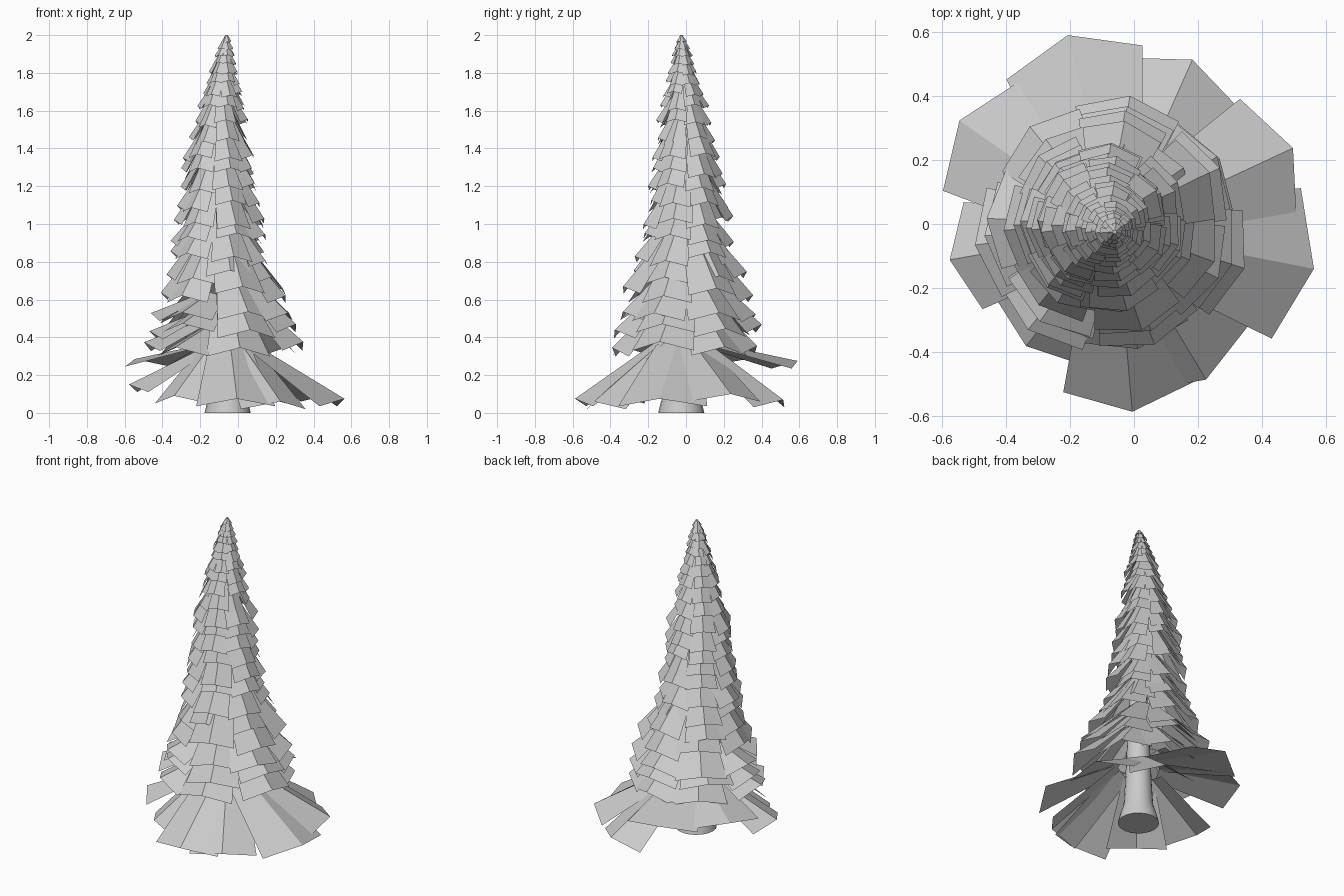
import bpy, bmesh, math, random

if "Cube" in bpy.data.objects:
    bpy.data.objects.remove(bpy.data.objects["Cube"])

random.seed(4)


def make(name, bm):
    me = bpy.data.meshes.new(name)
    bm.to_mesh(me)
    bm.free()
    ob = bpy.data.objects.new(name, me)
    bpy.context.collection.objects.link(ob)
    return ob


def lerp(table, z, k):
    for a, b in zip(table, table[1:]):
        if z <= b[0]:
            t = max(0, (z - a[0]) / (b[0] - a[0]))
            return a[k] + (b[k] - a[k]) * t
    return table[-1][k]


# crown centre leans slightly: z, x, y
AXIS = [(0, -.055, -.02), (.4, -.07, -.005), (.8, -.095, .01),
        (1.37, -.1, .0), (1.7, -.08, -.015), (2, -.06, -.025)]


def branch(bm, cx, cy, ang, r, z_tip, r_root, z_root, half, fold):
    """Folded card: two quads with a raised central ridge."""
    a = math.radians(ang)
    c, s = math.cos(a), math.sin(a)

    def v(u, w, z):
        return bm.verts.new((cx + c * u - s * w, cy + s * u + c * w, z))
    rows = []
    for u, z, h, f in ((r_root, z_root, half * .5, fold * .5), (r, z_tip, half, fold)):
        rows.append([v(u * .86, -h, z - f), v(u, 0, z), v(u * .86, h, z - f)])
    (a0, a1, a2), (b0, b1, b2) = rows
    bm.faces.new((a0, b0, b1, a1))
    bm.faces.new((a1, b1, b2, a2))


# lowest skirt: angle, radius, tip height, root height, half width
bm = bmesh.new()
SKIRT = [(349, .63, .075, .38, .24), (25, .61, .1, .38, .21), (66, .585, .07, .39, .2),
         (104, .63, .275, .38, .22), (145, .6, .285, .37, .21), (190, .53, .15, .35, .17),
         (232, .46, .09, .38, .18), (275, .57, .075, .39, .21), (301, .545, .06, .38, .2)]
for ang, r, zt, zr, half in SKIRT:
    branch(bm, -.055, -.02, ang, r, zt, .12, zr, half, .04)
make("lower_branches", bm)

# stacked tiers: tip height, tip radius
TIERS = [(.36, .42), (.45, .40), (.54, .38), (.645, .34), (.74, .305), (.83, .275),
         (.93, .25), (1.02, .235), (1.11, .215), (1.2, .205), (1.28, .2), (1.37, .19),
         (1.45, .158), (1.54, .145), (1.62, .128), (1.69, .11), (1.75, .095),
         (1.80, .08), (1.85, .066), (1.89, .054), (1.93, .042), (1.965, .028)]
bm = bmesh.new()
for z, r in TIERS:
    cx, cy = lerp(AXIS, z, 1), lerp(AXIS, z, 2)
    for k in range(7):
        ang = 80 + k * 360 / 7 + random.uniform(-6, 6)
        rr = r * random.uniform(.92, 1.06)
        zt = z + random.uniform(-.22, .22) * min(.12, r * .5)
        rise = r * (.62 if z < .6 else .85 if z < 1 else 1.1)
        if z < .6 and 150 < ang % 360 < 240:
            rise *= .45          # flatter boughs on the left
        branch(bm, cx, cy, ang, rr, zt, r * .3, min(zt + rise, 1.995), r * .41, r * .11)
make("branch_tiers", bm)

# tip cap
bm = bmesh.new()
bmesh.ops.create_cone(bm, segments=7, radius1=.024, radius2=.006, depth=.03, cap_ends=True)
bmesh.ops.translate(bm, verts=bm.verts, vec=(-.06, -.025, 1.985))
make("tree_tip", bm)

# trunk with flared foot
bm = bmesh.new()
PROFILE = [(0, .122), (.05, .11), (.12, .088), (.25, .08), (.8, .055), (1.4, .03), (1.95, .006)]
N = 20
rings = [[bm.verts.new((-.055 + r * math.cos(2 * math.pi * j / N),
                        -.025 + r * math.sin(2 * math.pi * j / N), z)) for j in range(N)]
         for z, r in PROFILE]
for lo, hi in zip(rings, rings[1:]):
    for j in range(N):
        bm.faces.new((lo[j], lo[(j + 1) % N], hi[(j + 1) % N], hi[j])).smooth = True
bm.faces.new(rings[0][::-1])
bm.faces.new(rings[-1])
make("trunk", bm)
